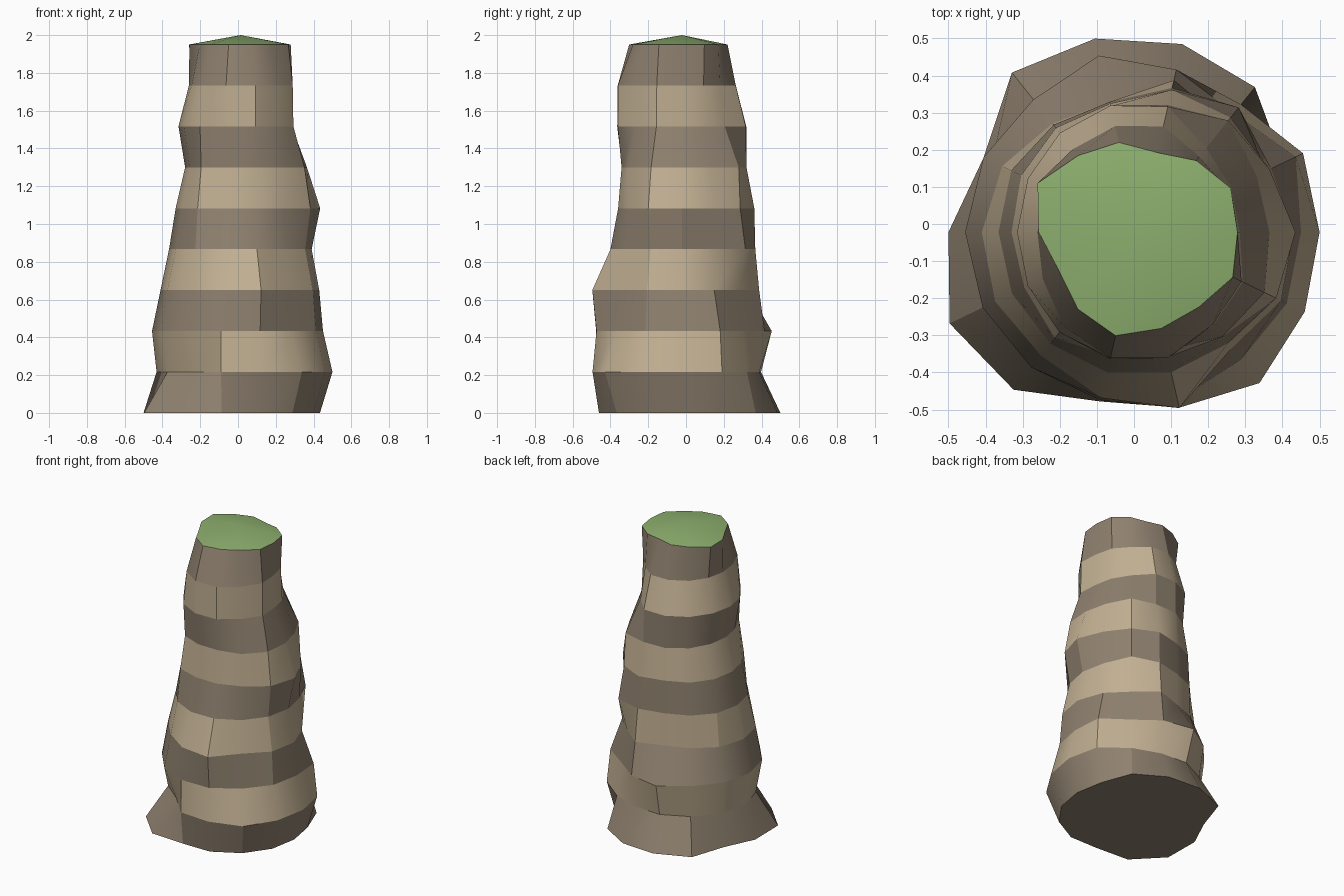
import bpy, bmesh, math

if "Cube" in bpy.data.objects:
    bpy.data.objects.remove(bpy.data.objects["Cube"])

SIDES, BANDS, STEP = 14, 9, 1.95 / 9
CX, CY = 0.014, -0.022


def material(name, rgb):
    m = bpy.data.materials.new(name)
    lin = [(c / 255 / 12.92) if c < 11 else ((c / 255 + 0.055) / 1.055) ** 2.4 for c in rgb]
    m.diffuse_color = (*lin, 1)
    m.use_nodes = True
    m.node_tree.nodes["Principled BSDF"].inputs["Base Color"].default_value = m.diffuse_color
    return m


DARK = material("dark rock", (143, 129, 111))
LIGHT = material("light rock", (193, 175, 146))
GREEN = material("grass green", (141, 175, 110))

# Irregular cross-sections (radius per corner, counter-clockwise from +x)
FOOT = [.42, .43, .50, .52, .535, .55, .465, .514, .567, .543, .45, .45, .44, .43]
LEDGE = [.486, .49, .44, .42, .43, .43, .44, .445, .43, .39, .468, .485, .52, .495]
RIM = [.265, .274, .247, .22, .248, .264, .304, .271, .24, .265, .286, .266, .258, .28]
# Middle rings: radius towards right, back, left, front, then chipped corners
MIDDLE = [((.436, .45, .469, .465), {1: .468, 2: .41, 4: .488, 12: .44}),
          ((.416, .42, .424, .46), {1: .395, 2: .375, 4: .36, 5: .375, 6: .41,
                                    9: .425, 11: .486, 12: .40}),
          ((.376, .40, .379, .388), {2: .43, 4: .36, 5: .37, 13: .38}),
          ((.421, .392, .344, .342), {1: .39, 2: .395, 4: .355, 5: .36, 9: .365,
                                      12: .36, 13: .41}),
          ((.351, .351, .294, .326), {2: .385, 9: .335, 12: .36, 13: .375}),
          ((.271, .351, .329, .352), {1: .275, 2: .29, 9: .345, 13: .31}),
          ((.266, .294, .274, .352), {1: .265, 2: .26, 9: .325, 13: .306})]


def blend(quad, chips):
    """Blend four directional radii around the ring, then chip single corners."""
    radii = []
    for k in range(SIDES):
        q = 4 * k / SIDES
        i = int(q)
        t = (1 - math.cos(math.pi * (q - i))) / 2
        radii.append(chips.get(k, quad[i] * (1 - t) + quad[(i + 1) % 4] * t))
    return radii


def add_ring(bm, radii, z):
    return [bm.verts.new((CX + r * math.cos(math.tau * k / SIDES),
                          CY + r * math.sin(math.tau * k / SIDES), z))
            for k, r in enumerate(radii)]


def finish(bm, name, mats):
    mesh = bpy.data.meshes.new(name)
    bm.to_mesh(mesh)
    bm.free()
    for m in mats:
        mesh.materials.append(m)
    ob = bpy.data.objects.new(name, mesh)
    bpy.context.collection.objects.link(ob)
    bpy.ops.object.select_all(action='DESELECT')
    ob.select_set(True)
    bpy.context.view_layer.objects.active = ob
    bpy.ops.object.shade_smooth_by_angle(angle=math.radians(30), keep_sharp_edges=True)


# Rock pillar: stacked bands in alternating colours, crisp between bands
bm = bmesh.new()
sections = [FOOT, LEDGE] + [blend(*m) for m in MIDDLE] + [RIM]
rings = [add_ring(bm, s, i * STEP) for i, s in enumerate(sections)]
for i in range(BANDS):
    for k in range(SIDES):
        n = (k + 1) % SIDES
        f = bm.faces.new((rings[i][k], rings[i][n], rings[i + 1][n], rings[i + 1][k]))
        f.material_index = i % 2
bm.faces.new(rings[0][::-1])
for e in bm.edges:
    e.smooth = abs(e.verts[0].co.z - e.verts[1].co.z) > 0.01
finish(bm, "rock_pillar", [DARK, LIGHT])

# Grass cap: shallow cone on the rim
bm = bmesh.new()
rim = add_ring(bm, RIM, BANDS * STEP)
tip = bm.verts.new((CX, CY, 2.0))
for k in range(SIDES):
    bm.faces.new((rim[k], rim[(k + 1) % SIDES], tip))
finish(bm, "grass_cap", [GREEN])
